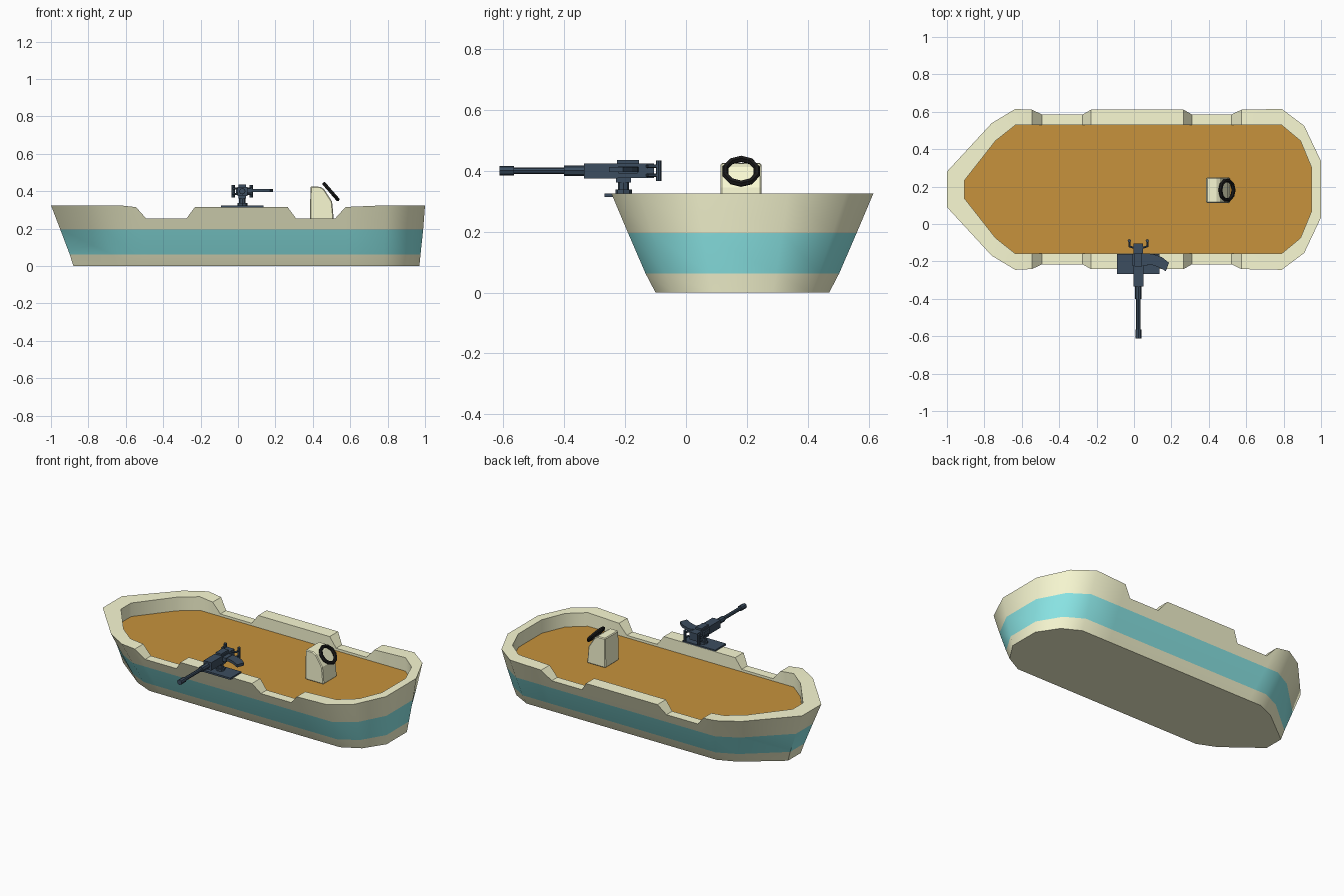
import bpy, bmesh, math
from mathutils import Vector

if "Cube" in bpy.data.objects:
    bpy.data.objects.remove(bpy.data.objects["Cube"])

CY = 0.185      # hull centre line
DECK = 0.24     # deck height


def material(name, rgb):
    m = bpy.data.materials.new(name)
    m.diffuse_color = (*rgb, 1)
    m.use_nodes = True
    m.node_tree.nodes["Principled BSDF"].inputs["Base Color"].default_value = m.diffuse_color
    return m


CREAM = material("cream", (0.95, 0.95, 0.65))
TEAL = material("teal", (0.26, 0.8, 0.8))
WOOD = material("wood", (0.57, 0.29, 0.045))
STEEL = material("steel", (0.045, 0.075, 0.115))
BLACK = material("black", (0.01, 0.01, 0.01))


def finish(bm, name, *mats):
    bmesh.ops.recalc_face_normals(bm, faces=bm.faces)
    me = bpy.data.meshes.new(name)
    bm.to_mesh(me)
    bm.free()
    for m in mats:
        me.materials.append(m)
    ob = bpy.data.objects.new(name, me)
    bpy.context.collection.objects.link(ob)
    return ob


def box(name, x, y, z, mat):
    bm = bmesh.new()
    bmesh.ops.create_cube(bm, size=1)
    for v in bm.verts:
        v.co = Vector([(a + b) / 2 + c * (b - a) for (a, b), c in zip((x, y, z), v.co)])
    return finish(bm, name, mat)


def rod(name, a, b, r, mat, sides=8):
    a, b = Vector(a), Vector(b)
    bm = bmesh.new()
    bmesh.ops.create_cone(bm, cap_ends=True, segments=sides, radius1=r,
                          radius2=r, depth=(b - a).length)
    ob = finish(bm, name, mat)
    ob.location = (a + b) / 2
    ob.rotation_euler = (b - a).to_track_quat('Z', 'Y').to_euler()
    return ob


def prism(name, pts, offset, mat):
    bm = bmesh.new()
    f = bm.faces.new([bm.verts.new(p) for p in pts])
    ext = bmesh.ops.extrude_face_region(bm, geom=[f])
    bmesh.ops.translate(bm, vec=offset,
                        verts=[v for v in ext['geom'] if isinstance(v, bmesh.types.BMVert)])
    bm.faces.ensure_lookup_table()
    if len([g for g in bm.faces if len(g.verts) == len(pts)]) < 2:   # keep the prism closed
        bmesh.ops.holes_fill(bm, edges=bm.edges)
    return finish(bm, name, mat)


# Hull stations: outer x, outer half width, inner x, inner half width, rim height
W, I = 0.43, 0.343
stations = [(-1, 0.095, -0.905, 0.05, 0.325), (-0.76, 0.355, -0.74, 0.26, 0.325),
            (-0.635, W, -0.635, I, 0.325)]
stations += [(x, W, x, I, z) for x, z in
             ((-0.545, 0.315), (-0.492, 0.255), (-0.275, 0.255), (-0.23, 0.316),
              (0.265, 0.316), (0.31, 0.255), (0.52, 0.255), (0.575, 0.316))]
stations += [(0.79, W, 0.79, I, 0.325), (0.91, 0.34, 0.89, 0.26, 0.325),
             (1, 0.15, 0.95, 0.115, 0.325)]

# Hull levels: height, bow x, stern x, half width
levels = [(0, -0.88, 0.97, 0.285), (0.063, -0.9, 0.976, 0.318),
          (0.195, -0.95, 0.99, 0.375), (0.325, -1, 1, W)]


def at_level(x, w, lev):
    z, x0, x1, hw = lev
    return Vector((x0 + (x + 1) / 2 * (x1 - x0), w * hw / W, z))


def rim(x, w, z):
    t = (z - levels[2][0]) / (levels[3][0] - levels[2][0])
    p = at_level(x, w, levels[2]).lerp(at_level(x, w, levels[3]), t)
    if w == W:
        p.x = x
    return p


def mirrored(half):
    ring = half + [Vector((p.x, -p.y, p.z)) for p in reversed(half)]
    return [p + Vector((0, CY, 0)) for p in ring]


rings = [[at_level(s[0], s[1], lev) for s in stations] for lev in levels[:3]]
rings.append([rim(s[0], s[1], s[4]) for s in stations])
rings.append([Vector((s[2], s[3], s[4])) for s in stations])
rings.append([Vector((s[2], s[3], DECK)) for s in stations])

bm = bmesh.new()
vr = [[bm.verts.new(p) for p in mirrored(r)] for r in rings]
n = len(vr[0])
for k in range(len(vr) - 1):
    for i in range(n):
        j = (i + 1) % n
        f = bm.faces.new((vr[k][i], vr[k][j], vr[k + 1][j], vr[k + 1][i]))
        f.material_index = 1 if k == 1 else 0
bm.faces.new(vr[0])
bm.faces.new(vr[-1]).material_index = 2      # wooden deck
hull = finish(bm, "hull", CREAM, TEAL, WOOD)
bpy.context.view_layer.objects.active = hull
hull.select_set(True)
bpy.ops.object.shade_smooth_by_angle(angle=math.radians(42))

# Steering console with a sloped upper rear edge
profile = [(0.385, DECK), (0.387, 0.425), (0.44, 0.424), (0.46, 0.412),
           (0.503, 0.345), (0.513, DECK)]
console = prism("console", [(x, 0.113, z) for x, z in profile], (0, 0.135, 0), CREAM)
bev = console.modifiers.new("bevel", 'BEVEL')
bev.width, bev.segments = 0.005, 1

# Steering wheel
bpy.ops.mesh.primitive_torus_add(location=(0.497, 0.181, 0.398), rotation=(0, math.radians(49), 0),
                                 major_segments=10, minor_segments=6,
                                 major_radius=0.054, minor_radius=0.011)
wheel = bpy.context.object
wheel.name = "steering_wheel"
wheel.data.materials.append(BLACK)

# Gun mount
GX, GZ = 0.023, 0.4
box("mount_plate", (-0.09, 0.135), (-0.268, -0.16), (0.314, 0.325), STEEL)
rod("mount_post", (GX, -0.205, 0.324), (GX, -0.205, 0.376), 0.018, STEEL)
rod("mount_collar", (GX, -0.205, 0.324), (GX, -0.205, 0.338), 0.027, STEEL)
box("mount_cradle", (GX - 0.02, GX + 0.02), (-0.23, -0.18), (0.362, 0.38), STEEL)

# Gun body
box("gun_receiver", (GX - 0.027, GX + 0.027), (-0.335, -0.225), (0.375, 0.424), STEEL)
box("gun_rear_body", (GX - 0.025, GX + 0.025), (-0.226, -0.105), (0.376, 0.423), STEEL)
box("gun_top_cover", (GX - 0.02, GX + 0.02), (-0.226, -0.155), (0.42, 0.435), STEEL)

# Barrel
rod("barrel_jacket", (GX, -0.33, GZ), (GX, -0.4, GZ), 0.017, STEEL)
rod("barrel", (GX, -0.395, GZ), (GX, -0.57, GZ), 0.011, STEEL)
rod("muzzle", (GX, -0.565, GZ), (GX, -0.612, GZ), 0.016, STEEL)

# Twin grips held by bent arms
for side, label in ((-1, "left"), (1, "right")):
    hx = GX + side * 0.048
    rod(label + "_grip", (hx, -0.09, 0.366), (hx, -0.09, 0.433), 0.009, STEEL)
    for z in (0.385, 0.415):
        rod(label + "_grip_arm", (GX + side * 0.02, -0.128, z), (hx, -0.12, z), 0.006, STEEL, sides=6)
        rod(label + "_grip_link", (hx, -0.124, z), (hx, -0.09, z), 0.006, STEEL, sides=6)

# Ammunition belt curving forward, and its feed block
belt = [(0.03, -0.155), (0.1, -0.16), (0.15, -0.178), (0.187, -0.207),
        (0.17, -0.252), (0.13, -0.23), (0.09, -0.217), (0.03, -0.215)]
prism("ammo_belt", [(x, y, 0.395) for x, y in belt], (0, 0, 0.017), STEEL)
box("feed_block", (GX - 0.034, GX + 0.05), (-0.222, -0.16), (0.39, 0.415), STEEL)
